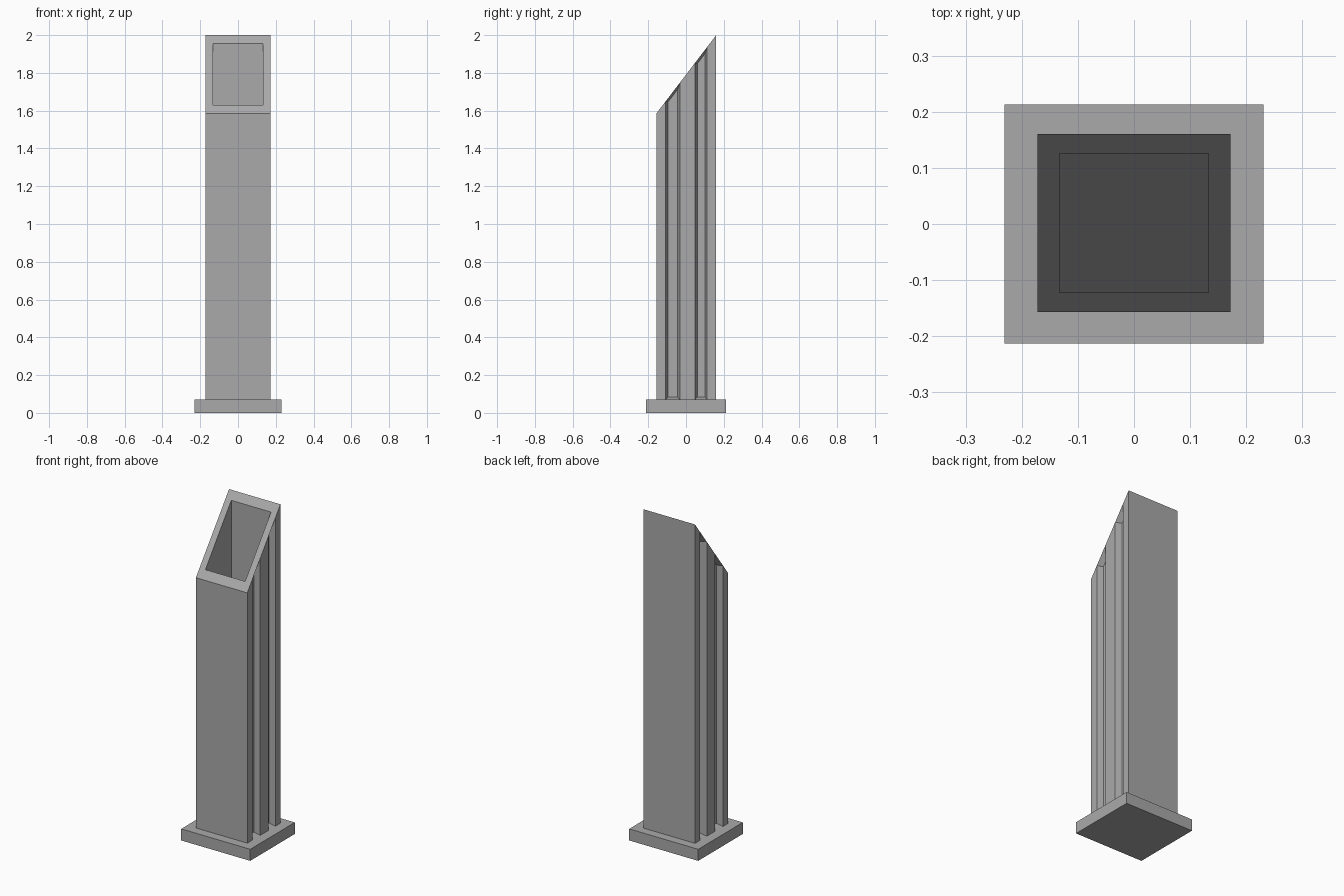
import bpy, bmesh

old = bpy.data.objects.get("Cube")
if old:
    bpy.data.objects.remove(old, do_unlink=True)

grey = bpy.data.materials.new("plain_grey")
grey.use_nodes = True
COLOUR = (0.4, 0.4, 0.4, 1)
grey.diffuse_color = COLOUR
grey.node_tree.nodes["Principled BSDF"].inputs["Base Color"].default_value = COLOUR

BASE_X, BASE_Y, BASE_TOP = 0.231, 0.213, 0.07
HALF_X = 0.172
FRONT, BACK = -0.157, 0.16
LOW, HIGH = 1.585, 2.0
GROOVE_DEPTH = 0.035
# Strip boundaries across each side; every second strip is a groove
STRIPS = [FRONT, -0.108, -0.033, 0.047, 0.112, BACK]
HOLE_X, HOLE_FRONT, HOLE_BACK, HOLE_DEPTH = 0.133, -0.122, 0.126, 1.45


def slope(y):
    return LOW + (HIGH - LOW) * (y - FRONT) / (BACK - FRONT)


def finish(bm, name):
    bmesh.ops.recalc_face_normals(bm, faces=bm.faces)
    mesh = bpy.data.meshes.new(name)
    bm.to_mesh(mesh)
    bm.free()
    mesh.materials.append(grey)
    obj = bpy.data.objects.new(name, mesh)
    bpy.context.collection.objects.link(obj)
    return obj


def ring_walls(bm, outer, inner):
    for i in range(4):
        j = (i + 1) % 4
        bm.faces.new((outer[i], outer[j], inner[j], inner[i]))


# Base slab
bm = bmesh.new()
bmesh.ops.create_cube(bm, size=1)
for v in bm.verts:
    v.co = (v.co.x * 2 * BASE_X, v.co.y * 2 * BASE_Y, (v.co.z + 0.5) * BASE_TOP)
finish(bm, "base_slab")

# Hollow column with a slanted top and grooved sides
bm = bmesh.new()
bottom, top = {}, {}
for side in (-1, 1):
    x = side * HALF_X
    bottom[side] = [bm.verts.new((x, y, BASE_TOP)) for y in STRIPS]
    top[side] = [bm.verts.new((x, y, slope(y))) for y in STRIPS]
    for i in range(len(STRIPS) - 1):
        quad = (bottom[side][i], bottom[side][i + 1], top[side][i + 1], top[side][i])
        if i % 2 == 0:
            bm.faces.new(quad)
            continue
        # Groove with bevelled walls
        y0, y1 = STRIPS[i] + 0.014, STRIPS[i + 1] - 0.012
        xi = side * (HALF_X - GROOVE_DEPTH)
        zb = BASE_TOP + 0.015
        floor = [bm.verts.new(p) for p in (
            (xi, y0, zb), (xi, y1, zb),
            (xi, y1, slope(y1) - 0.02), (xi, y0, slope(y0) - 0.02))]
        bm.faces.new(floor)
        ring_walls(bm, quad, floor)

# Front, back and underside
for i in (0, -1):
    bm.faces.new((bottom[-1][i], bottom[1][i], top[1][i], top[-1][i]))
bm.faces.new(bottom[-1] + bottom[1][::-1])

# Slanted rim and the shaft inside it
corners = ((-HOLE_X, HOLE_FRONT), (HOLE_X, HOLE_FRONT),
           (HOLE_X, HOLE_BACK), (-HOLE_X, HOLE_BACK))
mouth = [bm.verts.new((x, y, slope(y))) for x, y in corners]
pit = [bm.verts.new((x, y, slope(y) - HOLE_DEPTH)) for x, y in corners]
bm.faces.new((top[-1][0], top[1][0], mouth[1], mouth[0]))
bm.faces.new((top[1][-1], top[-1][-1], mouth[3], mouth[2]))
bm.faces.new(top[1] + [mouth[2], mouth[1]])
bm.faces.new(top[-1] + [mouth[3], mouth[0]])
ring_walls(bm, mouth, pit)
bm.faces.new(pit)
finish(bm, "grooved_column")
